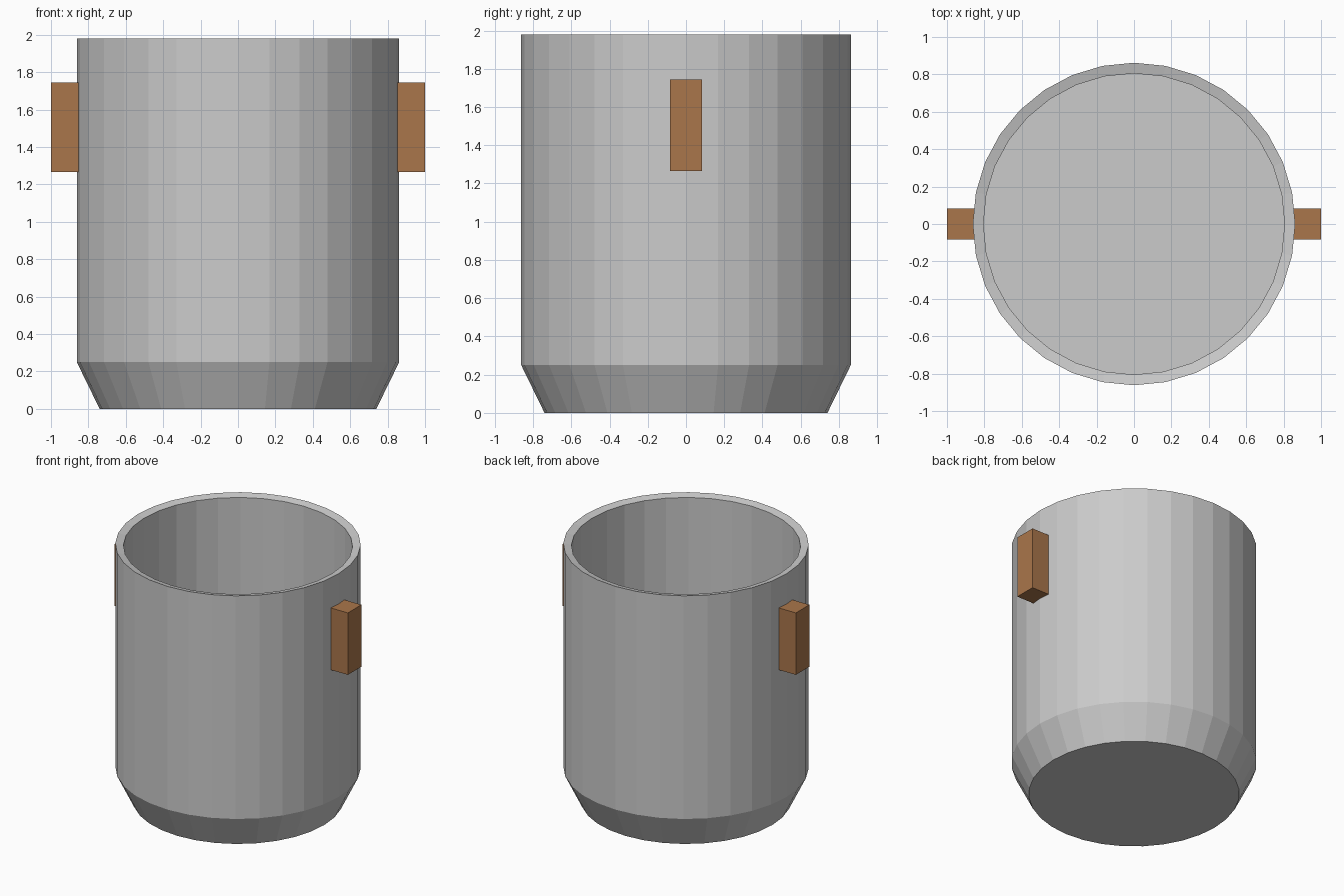
import bpy, bmesh
from math import cos, sin, pi

if "Cube" in bpy.data.objects:
    bpy.data.objects.remove(bpy.data.objects["Cube"])

SIDES = 32


def make_object(name, bm, material=None):
    bmesh.ops.recalc_face_normals(bm, faces=bm.faces)
    mesh = bpy.data.meshes.new(name)
    bm.to_mesh(mesh)
    bm.free()
    if material:
        mesh.materials.append(material)
    obj = bpy.data.objects.new(name, mesh)
    bpy.context.collection.objects.link(obj)
    return obj


def lathe(name, profile):
    """Closed body: rings joined along the profile, capped at both ends."""
    bm = bmesh.new()
    rings = [[bm.verts.new((r * cos(2 * pi * i / SIDES), r * sin(2 * pi * i / SIDES), z))
              for i in range(SIDES)] for r, z in profile]
    for a, b in zip(rings, rings[1:]):
        for i in range(SIDES):
            j = (i + 1) % SIDES
            bm.faces.new((a[i], a[j], b[j], b[i]))
    bm.faces.new(rings[0])
    bm.faces.new(rings[-1])
    return make_object(name, bm)


def box(name, low, high, material):
    bm = bmesh.new()
    bmesh.ops.create_cube(bm, size=1)
    for v in bm.verts:
        v.co = [h if c > 0 else l for c, l, h in zip(v.co, low, high)]
    return make_object(name, bm, material)


# Pot: tapered foot, straight wall, slightly inward-sloping rim, hollow inside
lathe("pot", [(0.74, 0), (0.862, 0.25), (0.862, 1.98),
              (0.805, 1.966), (0.805, 0.25)])

# Wooden side handles, set slightly into the wall
wood = bpy.data.materials.new("wood")
wood.diffuse_color = (0.40, 0.18, 0.07, 1)
wood.use_nodes = True
wood.node_tree.nodes["Principled BSDF"].inputs["Base Color"].default_value = wood.diffuse_color
for side, x0, x1 in (("right", 0.83, 1.0), ("left", -1.0, -0.83)):
    box(side + "_handle", (x0, -0.083, 1.265), (x1, 0.083, 1.745), wood)
